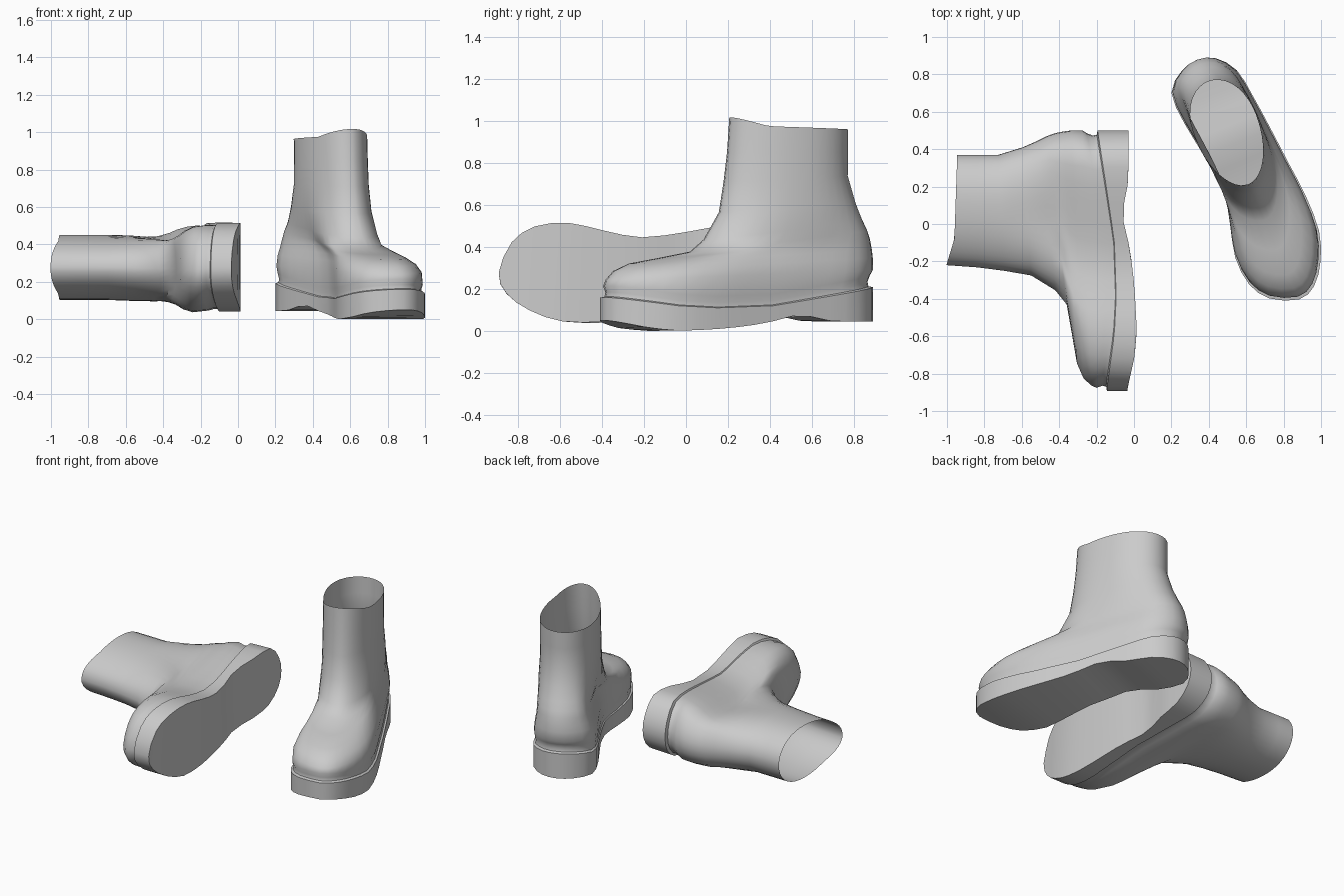
import bpy, bmesh, math
from mathutils import Vector

if "Cube" in bpy.data.objects:
    bpy.data.objects.remove(bpy.data.objects["Cube"])

# Sole outline as (toward toe, toward outer side): toe tip, outer side, heel, inner side
OUTLINE = [(.702, .03), (.665, .13), (.555, .21), (.40, .262), (.2, .264), (0, .242), (-.2, .22),
           (-.4, .195), (-.56, .165), (-.66, .085), (-.69, -.01), (-.665, -.11), (-.575, -.205),
           (-.4, -.2), (-.2, -.165), (.02, -.138), (.2, -.17), (.37, -.207), (.53, -.19), (.64, -.115)]
# Heights along the length of the boot
SOLE_BOTTOM = [(-.69, .045), (-.42, .045), (-.24, .08), (-.05, .035), (.15, .012), (.38, 0), (.52, .012), (.69, .05)]
SOLE_TOP = [(-.69, .21), (-.4, .165), (-.1, .12), (.2, .11), (.4, .12), (.69, .16)]
# Upper: front height, back height, front t, back t, front width, back width, blend to shaft oval
RINGS = [(.245, .29, .672, -.69, .96, .97, 0),
         (.285, .35, .635, -.69, .88, .95, .05),
         (.32, .39, .555, -.685, .75, .93, .15),
         (.345, .44, .41, -.675, .66, .92, .3),
         (.375, .48, .24, -.66, .63, .92, .45),
         (.435, .53, .165, -.635, .72, .92, .65),
         (.565, .61, .085, -.6, .85, 1.0, .88),
         (.71, .74, .06, -.56, 1, 1, 1),
         (.85, .85, .042, -.56, 1, 1, 1),
         (.98, .96, .03, -.56, 1, 1, 1)]


def smooth_outline(points, steps=2):
    """Closed Catmull-Rom curve through the points."""
    n, out = len(points), []
    for i in range(n):
        a, b, c, d = (Vector(points[(i + k) % n]) for k in (-1, 0, 1, 2))
        for j in range(steps):
            f = j / steps
            out.append(.5 * (2 * b + (c - a) * f + (2 * a - 5 * b + 4 * c - d) * f * f
                             + (3 * b - a - 3 * c + d) * f ** 3))
    return out


def height(table, t):
    """Lookup in a height profile."""
    t = min(max(t, table[0][0]), table[-1][0])
    for (t0, h0), (t1, h1) in zip(table, table[1:]):
        if t <= t1:
            return h0 + (h1 - h0) * (t - t0) / (t1 - t0)


SHAPE = smooth_outline(OUTLINE)
N = len(SHAPE)


def sole_ring(table, scale, lift=0):
    along = 1 - (1 - scale) * .65
    return [(p.x * along, p.y * scale, height(table, p.x) + lift) for p in SHAPE]


def upper_ring(hf, hb, tf, tb, wf, wb, blend, rim=False):
    ring = []
    for i, p in enumerate(SHAPE):
        u = min(max((p.x + .69) / 1.392, 0), 1)
        side = 1 if i < N / 2 else -1
        oval = side * .168 * (1.15 - .25 * u) * math.sqrt(max(0, 1 - abs(2 * u - 1) ** 2.2))
        foot = p.y * (wb + (wf - wb) * u)
        h = hb + (hf - hb) * u
        if rim:
            h += .038 * max(0, (u - .76) / .24)
        ring.append((tb + (tf - tb) * u, foot + (oval - foot) * blend, h))
    return ring


def loft(name, rings, place, close_bottom=False):
    bm = bmesh.new()
    rows = [[bm.verts.new(place(*p)) for p in ring] for ring in rings]
    for a, b in zip(rows, rows[1:]):
        for i in range(N):
            j = (i + 1) % N
            bm.faces.new((a[i], a[j], b[j], b[i]))
    if close_bottom:
        r = rows[0]
        for i in range(N // 2):
            quad = [r[i], r[i + 1], r[(N - i - 1) % N], r[(N - i) % N]]
            bm.faces.new(list(dict.fromkeys(quad)))
    bmesh.ops.recalc_face_normals(bm, faces=bm.faces)
    mesh = bpy.data.meshes.new(name)
    bm.to_mesh(mesh)
    bm.free()
    ob = bpy.data.objects.new(name, mesh)
    bpy.context.collection.objects.link(ob)
    bpy.ops.object.select_all(action='DESELECT')
    ob.select_set(True)
    bpy.context.view_layer.objects.active = ob
    bpy.ops.object.shade_smooth_by_angle(angle=math.radians(45))


def boot(name, place):
    # Sole: bottom, side wall and a narrow ledge
    loft(name + "_sole", [sole_ring(SOLE_BOTTOM, 1), sole_ring(SOLE_TOP, 1),
                          sole_ring(SOLE_TOP, .95, .004)], place, True)
    # Upper: welt crease, foot and open shaft
    rings = [sole_ring(SOLE_TOP, .95, .004), sole_ring(SOLE_TOP, .94, .025), sole_ring(SOLE_TOP, .965, .055)]
    rings += [upper_ring(*r, rim=(r is RINGS[-1])) for r in RINGS]
    loft(name + "_upper", rings, place)


# Standing boot, turned about 21 degrees
C, S = math.cos(math.radians(21.3)), math.sin(math.radians(21.3))
boot("standing_boot", lambda t, s, h: (.6 + s * C + t * S, .24 + s * S - t * C, h))
# Mirrored boot lying on its outer side, its shaft sagging toward the ground
boot("lying_boot", lambda t, s, h: (.015 - h, -.19 - t, .308 - s - .03 * min(1, max(0, (h - .15) / .25))))
